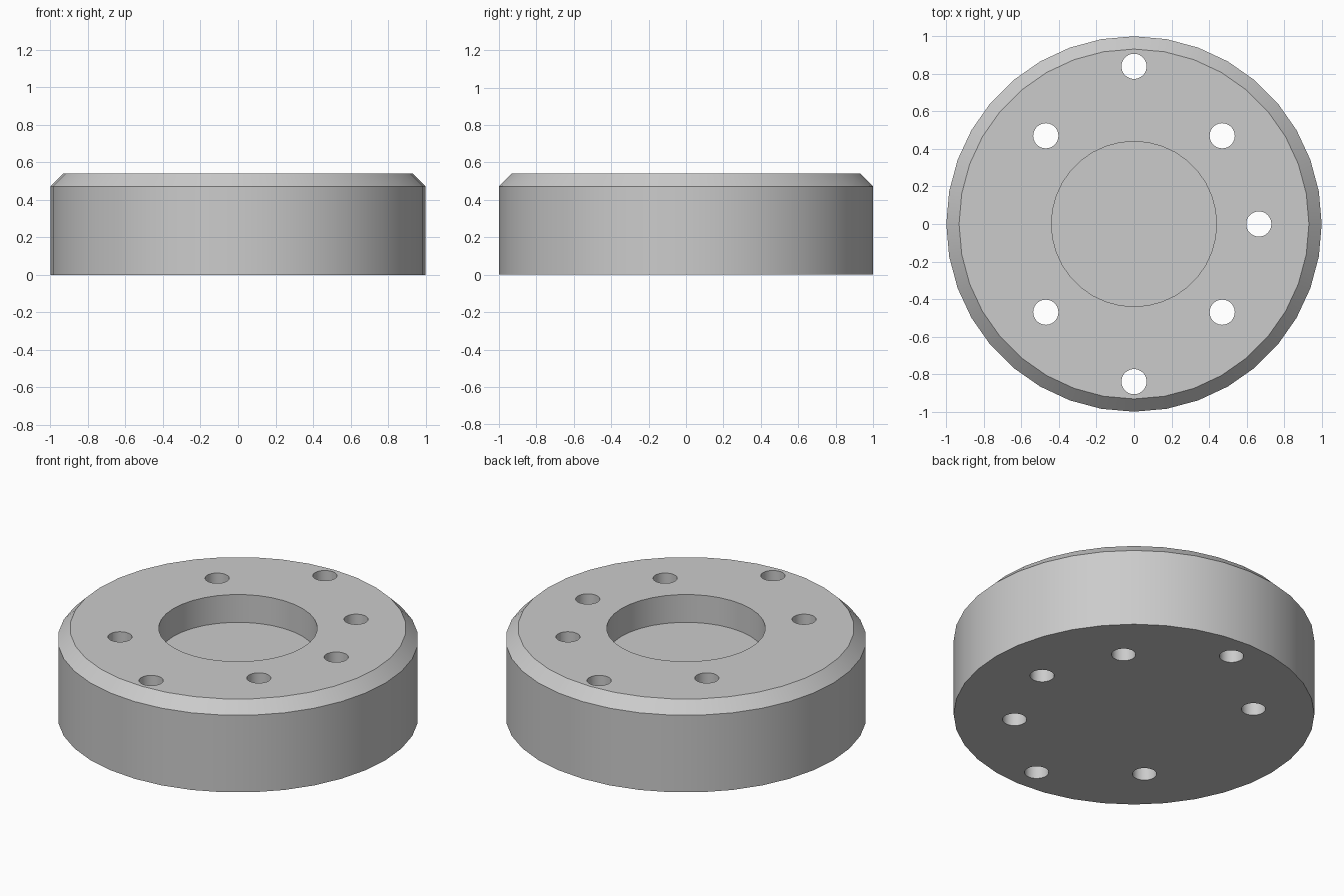
import bpy, bmesh, math

cube = bpy.data.objects.get("Cube")
if cube:
    bpy.data.objects.remove(cube, do_unlink=True)

HEIGHT = 0.54
CHAMFER = 0.068
RECESS_RADIUS, RECESS_FLOOR = 0.44, 0.37
HOLE_RADIUS = 0.067

metal = bpy.data.materials.new("light grey metal")
metal.use_nodes = True
colour = (0.6, 0.6, 0.6, 1)
metal.diffuse_color = colour
metal.node_tree.nodes["Principled BSDF"].inputs["Base Color"].default_value = colour


def lathe(name, profile, segments=36):
    """Spin a radius/height profile about z; both ends lie on the axis or get capped."""
    bm = bmesh.new()
    rings = []
    for r, z in profile:
        rings.append([bm.verts.new((r * math.cos(a), r * math.sin(a), z))
                      for a in (i * math.tau / segments for i in range(segments))])
    for low, high in zip(rings, rings[1:]):
        for i in range(segments):
            j = (i + 1) % segments
            bm.faces.new((low[i], low[j], high[j], high[i]))
    bm.faces.new(rings[0][::-1])
    bm.faces.new(rings[-1])
    bmesh.ops.recalc_face_normals(bm, faces=bm.faces)
    mesh = bpy.data.meshes.new(name)
    bm.to_mesh(mesh)
    bm.free()
    obj = bpy.data.objects.new(name, mesh)
    bpy.context.collection.objects.link(obj)
    mesh.materials.append(metal)
    return obj


# Chamfered disc with a round blind recess in the top
disc = lathe("flange_disc", [
    (1, 0), (1, HEIGHT - CHAMFER), (1 - CHAMFER, HEIGHT),
    (RECESS_RADIUS, HEIGHT), (RECESS_RADIUS, RECESS_FLOOR)])

# Bolt holes: four diagonal, one on the left, and two further out front and back
centres = [(sx * 0.47, sy * 0.47) for sx in (-1, 1) for sy in (-1, 1)]
centres += [(0.665, 0), (0, 0.84), (0, -0.84)]
cutters = []
for x, y in centres:
    cutter = lathe("bolt_hole_cutter", [(HOLE_RADIUS, -0.2), (HOLE_RADIUS, HEIGHT + 0.2)])
    cutter.location = (x, y, 0)
    cutters.append(cutter)
bpy.context.view_layer.update()

bpy.ops.object.select_all(action="DESELECT")
disc.select_set(True)
bpy.context.view_layer.objects.active = disc
for cutter in cutters:
    mod = disc.modifiers.new("bolt_hole", "BOOLEAN")
    mod.operation = "DIFFERENCE"
    mod.solver = "EXACT"
    mod.object = cutter
    bpy.ops.object.modifier_apply(modifier=mod.name)
for cutter in cutters:
    bpy.data.objects.remove(cutter, do_unlink=True)

bpy.ops.object.shade_smooth_by_angle(angle=math.radians(30))
